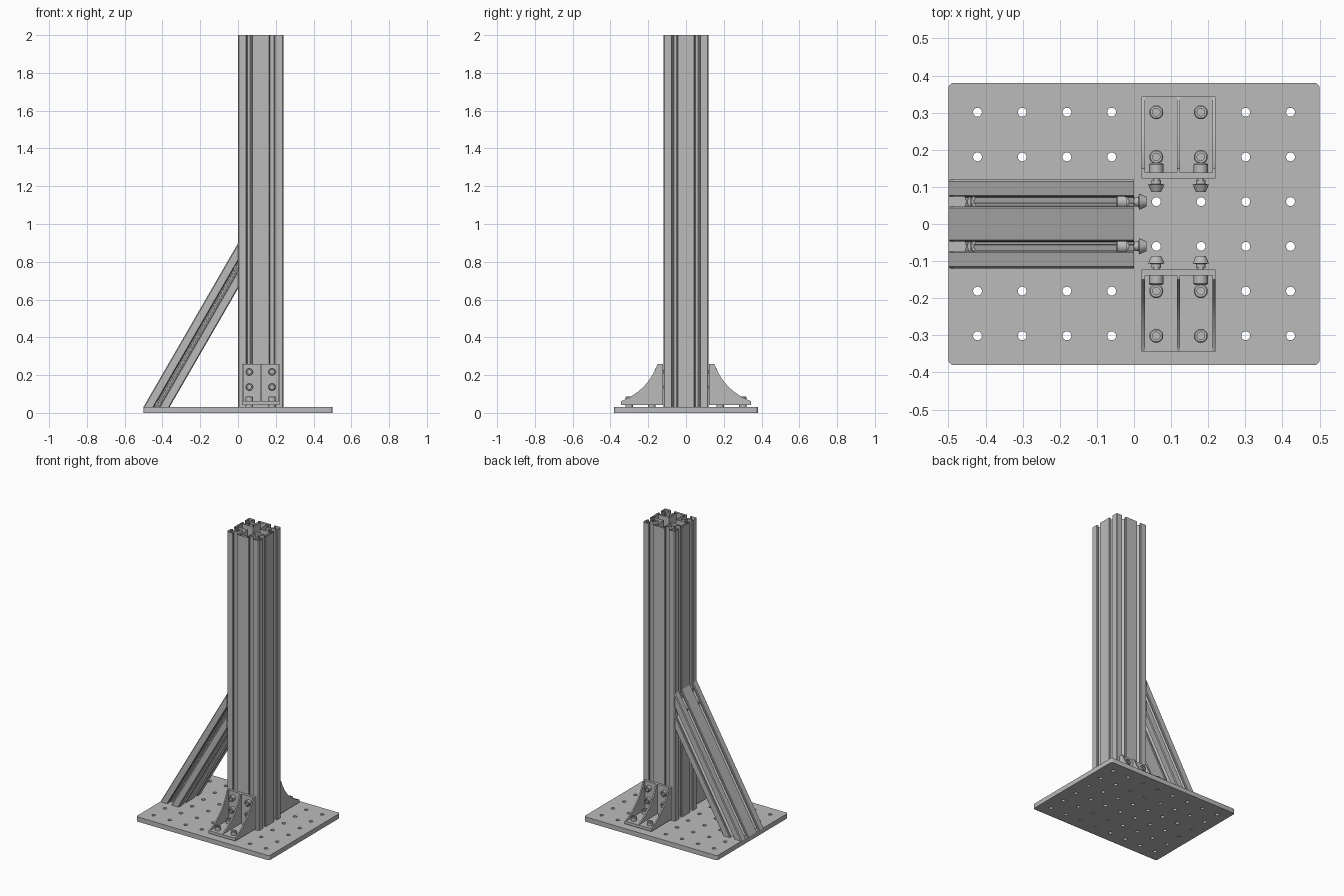
import bpy, bmesh, math
from mathutils import Matrix, Vector

cube = bpy.data.objects.get("Cube")
if cube:
    bpy.data.objects.remove(cube, do_unlink=True)

grey = bpy.data.materials.new("aluminium_grey")
grey.use_nodes = True
grey.diffuse_color = (0.5, 0.5, 0.5, 1)
grey.node_tree.nodes["Principled BSDF"].inputs["Base Color"].default_value = (0.5, 0.5, 0.5, 1)

HALF = 0.12      # half width of the post, and the cell size of the profile
CELL = 0.06      # slot offset from the profile centre
PLATE = 0.032    # base plate thickness
PITCH = 0.1205   # hole spacing
POST_X = 0.12    # post centre


def add_mesh(name, mesh, smooth=True):
    mesh.materials.clear()
    mesh.materials.append(grey)
    if smooth:
        for p in mesh.polygons:
            p.use_smooth = True
        mesh.set_sharp_from_angle(angle=math.radians(30))
    obj = bpy.data.objects.new(name, mesh)
    bpy.context.scene.collection.objects.link(obj)
    return obj


def finish(name, bm, smooth=True):
    mesh = bpy.data.meshes.new(name)
    bm.to_mesh(mesh)
    bm.free()
    return add_mesh(name, mesh, smooth)


def ring(cx, cy, r, n=20):
    return [(cx + r * math.cos(math.tau * i / n), cy + r * math.sin(math.tau * i / n)) for i in range(n)]


def rect(x0, y0, x1, y1):
    return [(x0, y0), (x1, y0), (x1, y1), (x0, y1)]


# T-slot outline: (offset along the side, depth)
SLOT = [(-0.017, 0), (-0.0135, 0.004), (-0.0135, 0.013), (-0.027, 0.013), (-0.027, 0.021),
        (-0.011, 0.04), (-0.005, 0.04), (-0.004, 0.042)]
SLOT += [(-a, d) for a, d in reversed(SLOT)]


def slotted_outline(hx, hy):
    """Counter-clockwise rectangle with T-slots at the middle of each cell."""
    pts, c = [], 0.005
    for k in range(4):
        ang = k * math.pi / 2
        length, dist = (hx, hy) if k % 2 == 0 else (hy, hx)
        slots = (-CELL, CELL) if length > CELL * 1.5 else (0,)
        side = [(-length + c, 0)]
        side += [(s + a, d) for s in slots for a, d in SLOT]
        side.append((length - c, 0))
        for a, d in side:
            v = Matrix.Rotation(ang, 2) @ Vector((a, d - dist))
            pts.append((v.x, v.y))
    return pts


def open_tubes(name, outer, cavities, low, high):
    """Sweep open-ended walls between two mapped copies of each loop."""
    bm = bmesh.new()
    for loop in [outer] + [list(reversed(c)) for c in cavities]:
        a = [bm.verts.new(low(*p)) for p in loop]
        b = [bm.verts.new(high(*p)) for p in loop]
        for i in range(len(loop)):
            j = (i + 1) % len(loop)
            bm.faces.new((a[i], a[j], b[j], b[i]))
    return finish(name, bm)


def box(name, x0, x1, y0, y1, z0, z1):
    bm = bmesh.new()
    bmesh.ops.create_cube(bm, size=1)
    for v in bm.verts:
        v.co = ((x0 + x1) / 2 + v.co.x * (x1 - x0), (y0 + y1) / 2 + v.co.y * (y1 - y0),
                (z0 + z1) / 2 + v.co.z * (z1 - z0))
    return finish(name, bm, False)


def lathe(name, profile, origin, direction, n=20):
    """Revolve (radius, height) points about an axis."""
    bm = bmesh.new()
    rows = [[bm.verts.new((x, y, z)) for x, y in ring(0, 0, r, n)] for r, z in profile]
    for a, b in zip(rows, rows[1:]):
        for i in range(n):
            j = (i + 1) % n
            bm.faces.new((a[i], a[j], b[j], b[i]))
    bm.faces.new(list(reversed(rows[0])))
    bm.faces.new(rows[-1])
    rot = Vector(direction).to_track_quat('Z', 'Y').to_matrix().to_4x4()
    bm.transform(Matrix.Translation(origin) @ rot)
    return finish(name, bm)


def bolt(name, origin, direction, grip, nut, washer=0.0):
    """Socket-head bolt; grip is the clamped thickness above the origin."""
    if nut:
        prof = [(0.013, -0.034), (0.022, -0.014), (0.013, -0.012), (0.013, -0.002), (0.009, -0.002)]
    else:
        prof = [(0.009, -0.03)]
    if washer:
        prof += [(0.009, grip - 0.008), (washer, grip - 0.008), (washer, grip)]
    else:
        prof += [(0.009, grip)]
    top = grip + 0.025
    prof += [(0.019, grip), (0.019, top - 0.003), (0.016, top), (0.01, top), (0.01, top - 0.012)]
    return lathe(name, prof, origin, direction)


# Base plate with rounded corners and a grid of holes
curve = bpy.data.curves.new("base_plate_outline", 'CURVE')
curve.dimensions = '2D'
curve.fill_mode = 'BOTH'
curve.extrude = PLATE / 2
outline, radius = [], 0.014
for k, (sx, sy) in enumerate([(1, 1), (-1, 1), (-1, -1), (1, -1)]):
    for i in range(6):
        t = (k + i / 5) * math.pi / 2
        outline.append((sx * (0.5 - radius) + radius * math.cos(t), sy * (0.38 - radius) + radius * math.sin(t)))
loops = [outline] + [ring((i - 3.5) * PITCH, (j - 2.5) * PITCH, 0.012, 16) for i in range(8) for j in range(6)]
for loop in loops:
    sp = curve.splines.new('POLY')
    sp.points.add(len(loop) - 1)
    for p, (x, y) in zip(sp.points, loop):
        p.co = (x, y, 0, 1)
    sp.use_cyclic_u = True
temp = bpy.data.objects.new("plate_helper", curve)
bpy.context.scene.collection.objects.link(temp)
deps = bpy.context.evaluated_depsgraph_get()
mesh = bpy.data.meshes.new_from_object(temp.evaluated_get(deps))
bpy.data.objects.remove(temp, do_unlink=True)
mesh.transform(Matrix.Translation((0, 0, PLATE / 2)))
add_mesh("base_plate", mesh)

# Upright post: square slotted profile with a cross-shaped cavity and four cores
w, r = 0.026, 0.105
cross = []
for k in range(4):
    for p in [(-w, -r), (w, -r), (w, -w)]:
        v = Matrix.Rotation(k * math.pi / 2, 2) @ Vector(p)
        cross.append((v.x, v.y))
cores = [ring(sx * CELL, sy * CELL, 0.013) for sx in (-1, 1) for sy in (-1, 1)]
open_tubes("upright_post", slotted_outline(HALF, HALF), [cross] + cores,
           lambda x, y: (x + POST_X, y, PLATE), lambda x, y: (x + POST_X, y, 2))

# Diagonal brace: half-depth profile, mitred to the plate and the post
SIN, COS = math.sin(math.pi / 3), 0.5
RISE = 0.5 * SIN / COS
open_tubes("diagonal_brace", slotted_outline(CELL, HALF),
           [rect(-0.045, -w, 0.045, w)] + [ring(0, s * CELL, 0.013) for s in (-1, 1)],
           lambda u, y: (-0.5 + (u + CELL) / SIN, y, PLATE),
           lambda u, y: (0, y, PLATE + RISE - (u + CELL) / COS))

# Brace bolts, into the plate and into the post
for side, s in (("left", 1), ("right", -1)):
    bolt(f"brace_foot_bolt_{side}", (-3.5 * PITCH, s * CELL, PLATE), (0, 0, 1), 0.022, False, 0.027)
    bolt(f"brace_head_bolt_{side}", (0, s * CELL, 0.768), (-1, 0, 0), 0.022, True, 0.024)

# Corner brackets in front of and behind the post
X0, X1, Z0, TOP, REACH, THICK = 0.02, 0.22, 0.043, 0.26, 0.343, 0.019
for label, s in (("front", -1), ("back", 1)):
    def span(a, b):
        return sorted((s * a, s * b))
    box(f"{label}_bracket_foot", X0, X1, *span(HALF + 0.002, REACH), Z0, Z0 + THICK)
    box(f"{label}_bracket_wall", X0, X1, *span(HALF + 0.002, HALF + THICK), Z0, TOP)
    # curved ribs
    a, b, c = Vector((REACH, Z0 + THICK)), Vector((0.2, 0.12)), Vector((0.15, TOP))
    arc = [a * (1 - t) ** 2 + b * 2 * t * (1 - t) + c * t * t for t in [i / 12 for i in range(13)]]
    shape = [(HALF + 0.003, Z0 + 0.001), (REACH, Z0 + 0.001)] + [tuple(p) for p in arc] + [(HALF + 0.003, TOP)]
    for side, x in (("right", X0), ("middle", 0.1155), ("left", X1 - 0.009)):
        bm = bmesh.new()
        face = bm.faces.new([bm.verts.new((x, s * y, z)) for y, z in shape])
        new = bmesh.ops.extrude_face_region(bm, geom=[face])["geom"]
        bmesh.ops.translate(bm, vec=(0.009, 0, 0), verts=[g for g in new if isinstance(g, bmesh.types.BMVert)])
        bmesh.ops.recalc_face_normals(bm, faces=bm.faces)
        finish(f"{label}_bracket_rib_{side}", bm)
    # bolts with spacer rings under the foot
    for side, x in (("right", CELL), ("left", 3 * CELL)):
        for i, (y, z) in enumerate([(1.5 * PITCH, 0.137), (2.5 * PITCH, 0.217)]):
            bolt(f"{label}_foot_bolt_{side}_{i + 1}", (x, s * y, PLATE), (0, 0, 1), Z0 + THICK - PLATE, False)
            lathe(f"{label}_spacer_{side}_{i + 1}", [(0.02, 0), (0.02, Z0 - PLATE)], (x, s * y, PLATE), (0, 0, 1))
            bolt(f"{label}_wall_bolt_{side}_{i + 1}", (x, s * HALF, z), (0, s, 0), THICK, True)
